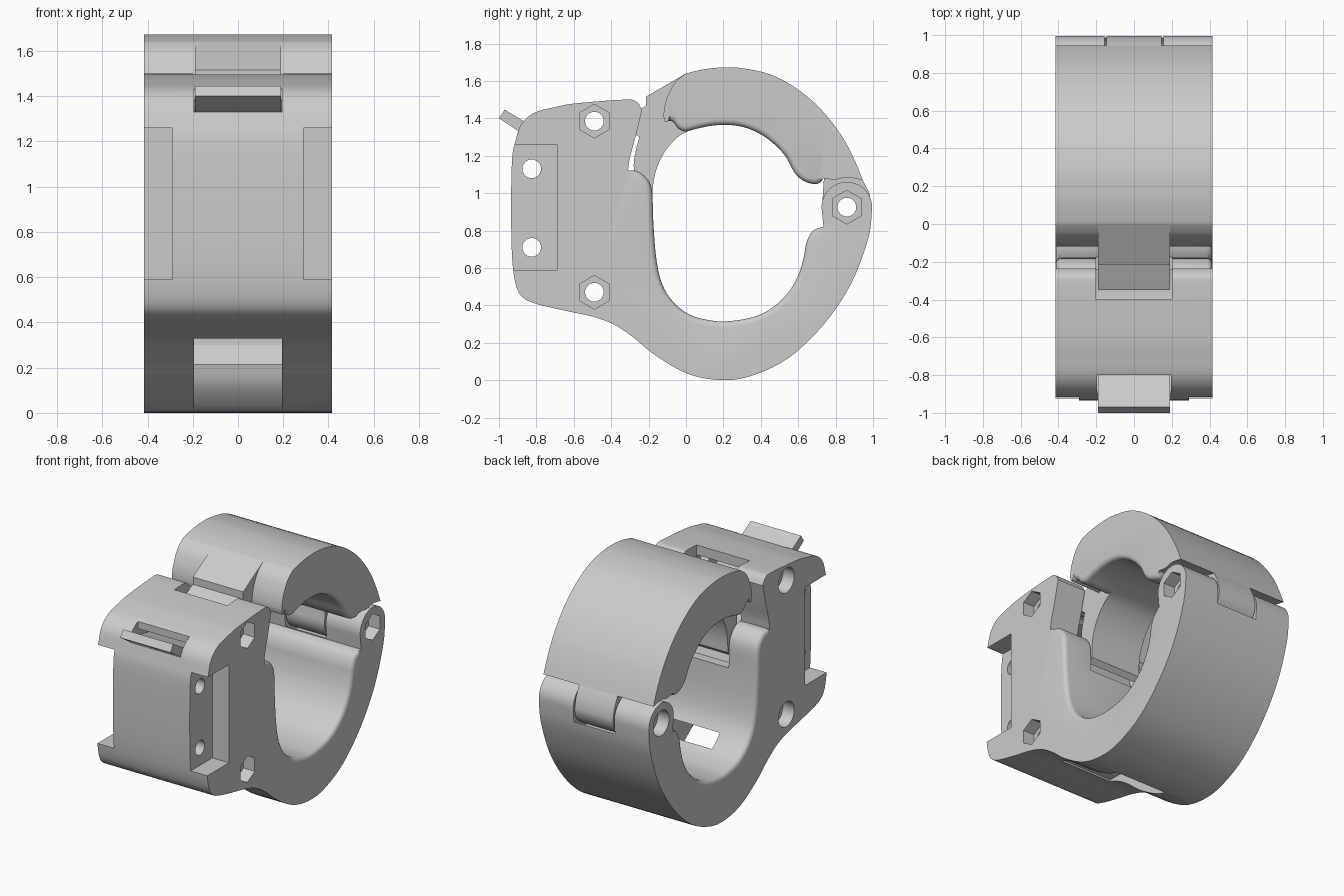
import bpy, bmesh, math

if "Cube" in bpy.data.objects:
    bpy.data.objects.remove(bpy.data.objects["Cube"])

grey = bpy.data.materials.new("plain grey")
grey.use_nodes = True
grey.diffuse_color = (0.6, 0.6, 0.6, 1)
grey.node_tree.nodes["Principled BSDF"].inputs["Base Color"].default_value = (0.6, 0.6, 0.6, 1)

HALF = 0.415            # half width of the clamp
HINGE = (0.86, 0.925)   # hinge centre (y, z)


def smooth(pts, n=4):
    """Smooth run through the points."""
    out = []
    for i in range(len(pts) - 1):
        a, b, c, d = pts[max(i - 1, 0)], pts[i], pts[i + 1], pts[min(i + 2, len(pts) - 1)]
        for k in range(n):
            t = k / n
            out.append(tuple(0.5 * (2 * q + (r - p) * t + (2 * p - 5 * q + 4 * r - s) * t * t
                                    + (3 * q - p - 3 * r + s) * t ** 3)
                             for p, q, r, s in zip(a, b, c, d)))
    return out + [pts[-1]]


def arc(centre, r, start, end, n=24):
    angles = [math.radians(start + (end - start) * i / n) for i in range(n + 1)]
    return [(centre[0] + r * math.cos(a), centre[1] + r * math.sin(a)) for a in angles]


def prism(name, runs, x0, x1, soft=None, radius=0.03):
    """Extrude a (y, z) outline along x; round the rim of run number soft."""
    pts, tags = [], []
    for tag, run in enumerate(runs):
        for i, p in enumerate(run):
            if pts and math.dist(p, pts[-1]) < 1e-4:
                continue
            pts.append(p)
            tags.append(tag == soft and 2 <= i < len(run) - 2)
    if math.dist(pts[0], pts[-1]) < 1e-4:
        pts.pop()
    n = len(pts)
    bm = bmesh.new()
    caps = [[bm.verts.new((x, y, z)) for y, z in pts] for x in (x0, x1)]
    for cap in caps:
        bm.faces.new(cap)
    for i in range(n):
        j = (i + 1) % n
        bm.faces.new((caps[0][i], caps[0][j], caps[1][j], caps[1][i]))
    bmesh.ops.recalc_face_normals(bm, faces=bm.faces)
    if soft is not None:
        rim = [bm.edges.get((cap[i], cap[i + 1])) for cap in caps
               for i in range(n - 1) if tags[i] and tags[i + 1]]
        bmesh.ops.bevel(bm, geom=rim, offset=radius, segments=4, profile=0.5,
                        affect='EDGES', clamp_overlap=False)
    mesh = bpy.data.meshes.new(name)
    bm.to_mesh(mesh)
    bm.free()
    obj = bpy.data.objects.new(name, mesh)
    bpy.context.collection.objects.link(obj)
    mesh.materials.append(grey)
    return obj


def activate(obj):
    bpy.ops.object.select_all(action='DESELECT')
    obj.select_set(True)
    bpy.context.view_layer.objects.active = obj


def cut(obj, runs, x0, x1):
    cutter = prism("cutter", runs, x0, x1)
    cutter.hide_render = True
    mod = obj.modifiers.new("cut", 'BOOLEAN')
    mod.operation, mod.solver, mod.object = 'DIFFERENCE', 'EXACT', cutter
    activate(obj)
    bpy.ops.object.modifier_apply(modifier=mod.name)
    bpy.data.objects.remove(cutter)


def box(y0, y1, z0, z1):
    return [[(y0, z0), (y1, z0), (y1, z1), (y0, z1)]]


# Main body: lower half ring with the mounting block
outer = smooth([(0.995, 0.925), (0.975, 0.76), (0.88, 0.51), (0.73, 0.29), (0.55, 0.12),
                (0.37, 0.03), (0.21, 0.0), (0.02, 0.03), (-0.16, 0.13), (-0.29, 0.235),
                (-0.39, 0.3), (-0.5, 0.34), (-0.64, 0.37), (-0.79, 0.405), (-0.87, 0.44),
                (-0.91, 0.51), (-0.93, 0.66), (-0.935, 0.92), (-0.93, 1.18), (-0.91, 1.285),
                (-0.88, 1.37), (-0.81, 1.43), (-0.7, 1.46), (-0.59, 1.48), (-0.33, 1.5),
                (-0.265, 1.49), (-0.235, 1.445)])
mouth = smooth([(-0.235, 1.445), (-0.27, 1.3), (-0.3, 1.19), (-0.31, 1.12)])
bore = smooth([(-0.31, 1.12), (-0.27, 1.12), (-0.22, 1.09), (-0.183, 1.02), (-0.175, 0.85),
               (-0.16, 0.66), (-0.13, 0.52), (-0.07, 0.42), (0.02, 0.35), (0.13, 0.32),
               (0.22, 0.315), (0.35, 0.335), (0.45, 0.38), (0.54, 0.46), (0.6, 0.56),
               (0.63, 0.66), (0.645, 0.74), (0.68, 0.8), (0.735, 0.82)])
body = prism("main_body", [outer, mouth, bore, arc(HINGE, 0.135, 190, 0)], -HALF, HALF, soft=2)

# Hinge notch, finger channel, lever window and lower slot
cut(body, [arc(HINGE, 0.16, 0, 345, 23)], -0.155, 0.155)
cut(body, [[(-0.4, 1.6), (-0.4, 1.2), (-0.32, 1.1), (-0.28, 0.95), (-0.24, 0.85),
            (-0.1, 0.85), (-0.1, 1.6)]], -0.2, 0.2)
cut(body, [[(-1.05, 1.55), (-0.8, 1.55), (-0.8, 1.385), (-0.39, 1.43), (-0.39, 1.22),
            (-0.7, 1.22), (-0.88, 1.33), (-1.05, 1.33)]], -0.195, 0.195)
scoop = smooth([(0.11, -0.02), (0.03, 0.05), (-0.03, 0.13), (-0.055, 0.215)])
cut(body, [scoop, [(0.0, 0.3), (0.0, 0.44), (-0.12, 0.44), (-0.3, 0.34), (-0.46, 0.34),
                   (-0.46, -0.02)]], -0.195, 0.195)

# Side pockets in the front
for x0, x1 in ((-0.5, -0.29), (0.29, 0.5)):
    cut(body, box(-1.1, -0.69, 0.59, 1.26), x0, x1)

# Bolt holes: round recess on the right, hexagonal recess on the left
for centre in ((-0.49, 1.385), (-0.49, 0.47), HINGE):
    cut(body, [arc(centre, 0.05, 0, 345, 23)], -0.5, 0.5)
    cut(body, [arc(centre, 0.085, 0, 345, 23)], -0.5, -0.33)
    cut(body, [arc(centre, 0.09, 30, 330, 5)], 0.33, 0.5)
for z in (1.13, 0.71):
    cut(body, [arc((-0.825, z), 0.05, 0, 345, 23)], -0.5, 0.5)

# Upper jaw
jaw_outer = smooth([(0.945, 1.07), (0.9, 1.18), (0.83, 1.31), (0.72, 1.45), (0.59, 1.56),
                    (0.45, 1.635), (0.3, 1.668), (0.2, 1.672), (0.1, 1.663), (0.0, 1.64)])
jaw_end = smooth([(0.0, 1.64), (-0.06, 1.59), (-0.105, 1.5), (-0.12, 1.42), (-0.112, 1.38)])
jaw_bore = smooth([(-0.112, 1.38), (-0.075, 1.385), (-0.04, 1.345), (0.0, 1.33), (0.06, 1.345),
                   (0.15, 1.362), (0.26, 1.362), (0.36, 1.335), (0.45, 1.28), (0.53, 1.2),
                   (0.58, 1.11), (0.63, 1.065), (0.69, 1.048), (0.72, 1.06), (0.735, 1.08)])
jaw_gap = smooth([(0.735, 1.08), (0.8, 1.072), (0.86, 1.085), (0.945, 1.07)])
jaw = prism("upper_jaw", [jaw_outer, jaw_end, jaw_bore, jaw_gap], -HALF, HALF, soft=2)

# Hinge knuckle of the jaw
knuckle = prism("hinge_knuckle", [arc(HINGE, 0.135, 0, -195),
                                  [(0.74, 1.12), (0.85, 1.2), (0.94, 1.08), (0.98, 1.0)]],
                -0.145, 0.145)
cut(knuckle, [arc(HINGE, 0.05, 0, 345, 23)], -0.5, 0.5)

# Latch finger reaching from the jaw into the body channel
finger_inner = smooth([(0.1, 1.365), (0.05, 1.345), (-0.03, 1.31), (-0.1, 1.24),
                       (-0.15, 1.15), (-0.175, 1.05), (-0.18, 0.95)])
finger_outer = smooth([(-0.21, 0.92), (-0.25, 1.0), (-0.28, 1.15), (-0.25, 1.3)])
hook = [(-0.34, 1.36), (-0.35, 1.4), (-0.29, 1.43), (-0.215, 1.465), (-0.215, 1.515),
        (0.0, 1.64), (0.1, 1.62)]
finger = prism("latch_finger", [finger_inner, finger_outer, hook], -0.19, 0.19)

# Release lever in the front window
lever = prism("release_lever", [[(-0.97, 1.446), (-1.0, 1.4), (-0.87, 1.315), (-0.7, 1.25),
                                 (-0.57, 1.25), (-0.57, 1.3), (-0.8, 1.345)]], -0.19, 0.19)

for part in (body, jaw, knuckle, finger, lever):
    activate(part)
    bpy.ops.object.shade_smooth_by_angle(angle=math.radians(30))
